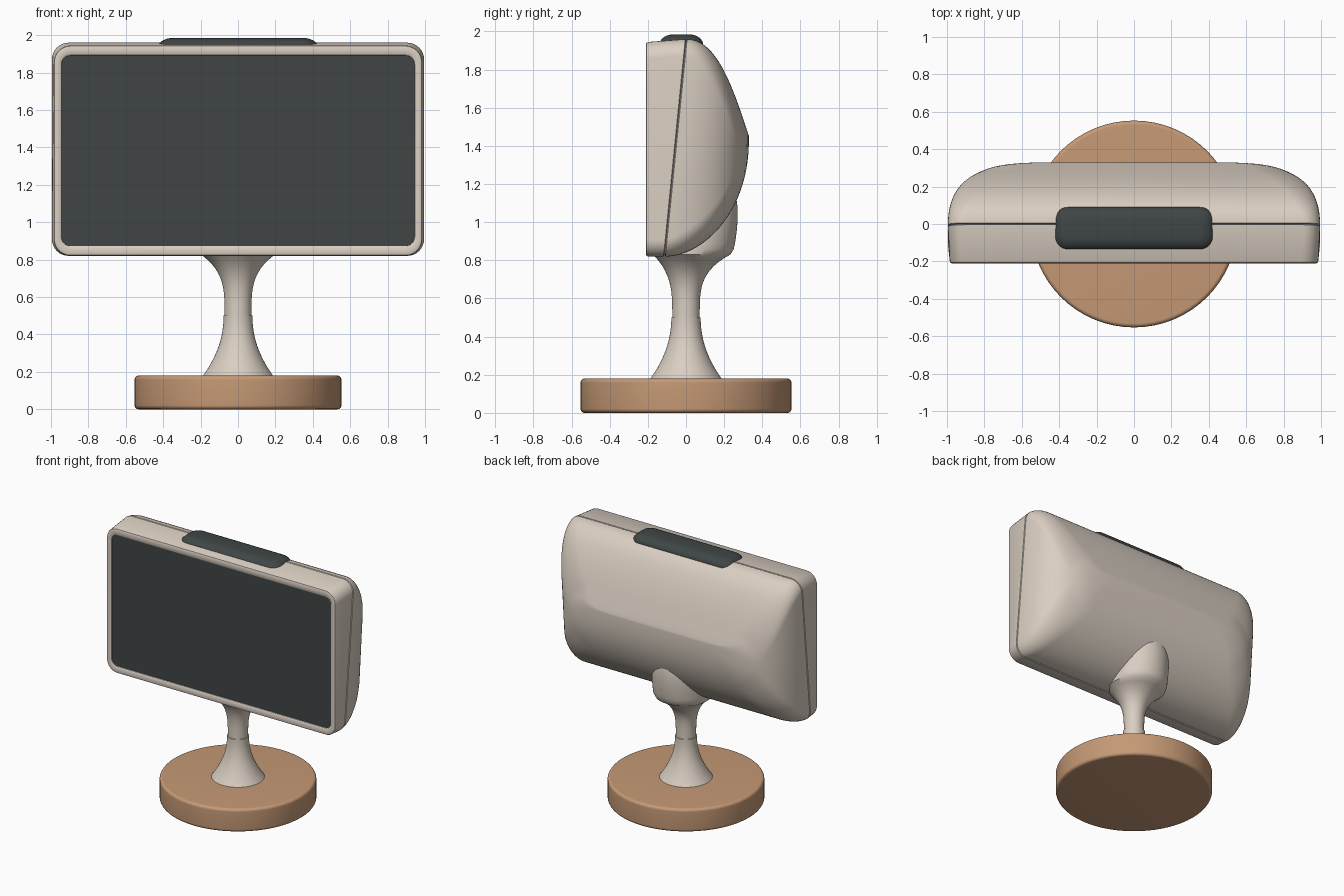
import bpy
import bmesh
from math import cos, sin, pi, radians, sqrt


def material(name, *colour):
    mat = bpy.data.materials.new(name)
    mat.use_nodes = True
    mat.diffuse_color = (*colour, 1)
    shader = mat.node_tree.nodes["Principled BSDF"]
    shader.inputs["Base Color"].default_value = (*colour, 1)
    return mat


def rounded_rect(half, low, high, radius, steps=8):
    """Outline from -half to half and low to high, starting at the right."""
    corners = [(half - radius, high - radius), (radius - half, high - radius),
               (radius - half, low + radius), (half - radius, low + radius)]
    points = []
    for i, (u, v) in enumerate(corners):
        for k in range(steps + 1):
            angle = (i + k / steps) * pi / 2
            points.append((u + radius * cos(angle), v + radius * sin(angle)))
    return points


def upright_ring(y, lean, half, low, high, radius):
    """Section across the head, leaning backwards towards its top."""
    outline = rounded_rect(half, low, high, radius)
    return [(x, y + lean * (z - 1.4), z) for x, z in outline]


def rim_ring(y, inset, lean=0.0):
    """Outline of the front rim, drawn inwards by an inset."""
    return upright_ring(y, lean, 0.985 + lean / 10 - inset,
                        0.82 + 1.3 * inset,
                        1.945 + lean * 0.15 - 1.3 * inset, 0.09 - inset)


def circle(z, radius, y=0.0, sides=64):
    angles = [2 * pi * k / sides for k in range(sides)]
    return [(radius * cos(a), y + radius * sin(a), z) for a in angles]


def fractions(count):
    return [k / count for k in range(count + 1)]


def loft(name, rings, mat, cap_start=True):
    """Skin a row of matching rings and close the ends."""
    bm = bmesh.new()
    loops = [[bm.verts.new(p) for p in ring] for ring in rings]
    for a, b in zip(loops, loops[1:]):
        for k in range(len(a)):
            bm.faces.new((a[k - 1], a[k], b[k], b[k - 1]))
    if cap_start:
        bm.faces.new(loops[0])
    bm.faces.new(loops[-1])
    bmesh.ops.recalc_face_normals(bm, faces=bm.faces)
    mesh = bpy.data.meshes.new(name)
    bm.to_mesh(mesh)
    bm.free()
    mesh.materials.append(mat)
    obj = bpy.data.objects.new(name, mesh)
    bpy.context.collection.objects.link(obj)
    for other in bpy.context.selected_objects:
        other.select_set(False)
    obj.select_set(True)
    bpy.context.view_layer.objects.active = obj
    bpy.ops.object.shade_smooth_by_angle(angle=radians(40))


def dome_ring(angle):
    """Section of the back shell, narrowing towards the rear ridge."""
    c, s = cos(angle), sin(angle)
    low = 1.45 - 0.63 * c ** 0.9
    high = 1.45 + 0.51 * c ** 2
    radius = min(0.09 + 0.12 * s, 0.45 * (high - low))
    return upright_ring(0.38 * s - 0.05, 0.1 * c, 0.995 * c ** 0.27,
                        low, high, radius)


def pad_ring(angle):
    """Section of the domed pad on the top edge."""
    z = 1.93 + 0.055 * sin(angle)
    depth = 0.04 + 0.075 * cos(angle)
    outline = rounded_rect(0.35 + 0.08 * cos(angle), -depth, depth,
                           0.65 * depth)
    return [(x, y - 0.025, z) for x, y in outline]


cube = bpy.data.objects.get("Cube")
if cube:
    bpy.data.objects.remove(cube, do_unlink=True)

beige = material("warm beige", 0.7, 0.62, 0.54)
charcoal = material("charcoal", 0.05, 0.06, 0.06)
wood = material("light wood", 0.56, 0.32, 0.18)

# Front bezel, from the screen recess round the rim to the slanted seam
loft("front_bezel", [
    rim_ring(-0.19, 0.042), rim_ring(-0.205, 0.04), rim_ring(-0.21, 0.034),
    rim_ring(-0.21, 0.01), rim_ring(-0.207, 0.003), rim_ring(-0.2, 0),
    rim_ring(-0.06, 0, 0.1), rim_ring(-0.055, 0.01, 0.1)], beige)

# Screen plate in the recess
loft("screen", [rim_ring(y, 0.041) for y in (-0.2, -0.192)], charcoal)

# Domed back shell, set off from the bezel by a narrow groove
dome = [dome_ring(radians(87) * t) for t in fractions(24)]
loft("back_shell", [rim_ring(-0.055, 0.01, 0.1)] + dome, beige,
     cap_start=False)

# Dark pad on the top edge
loft("top_pad", [pad_ring(radians(80) * t) for t in fractions(8)], charcoal)

# Upper neck, flaring into a bulge that blends with the back shell
flare = [circle(0.5 + 0.33 * t, 0.072 + 0.13 * t ** 3.6, 0.03 * t ** 5)
         for t in fractions(16)]
bulge = [circle(0.83 + 0.45 * t, 0.205 * sqrt(1 - t ** 4),
                0.03 + 0.06 * sqrt(t)) for t in fractions(16)[1:-1]]
loft("upper_neck", flare + bulge, beige)

# Lower neck, flaring to its foot
loft("lower_neck", [circle(0.5 - 0.32 * t, 0.077 + 0.11 * t ** 2.1)
                    for t in fractions(16)], beige)

# Round wooden base with softened rims
profile = rounded_rect(0.553, 0, 0.18, 0.022)
loft("base", [circle(z, r) for r, z in profile[-9:] + profile[:9]], wood)
